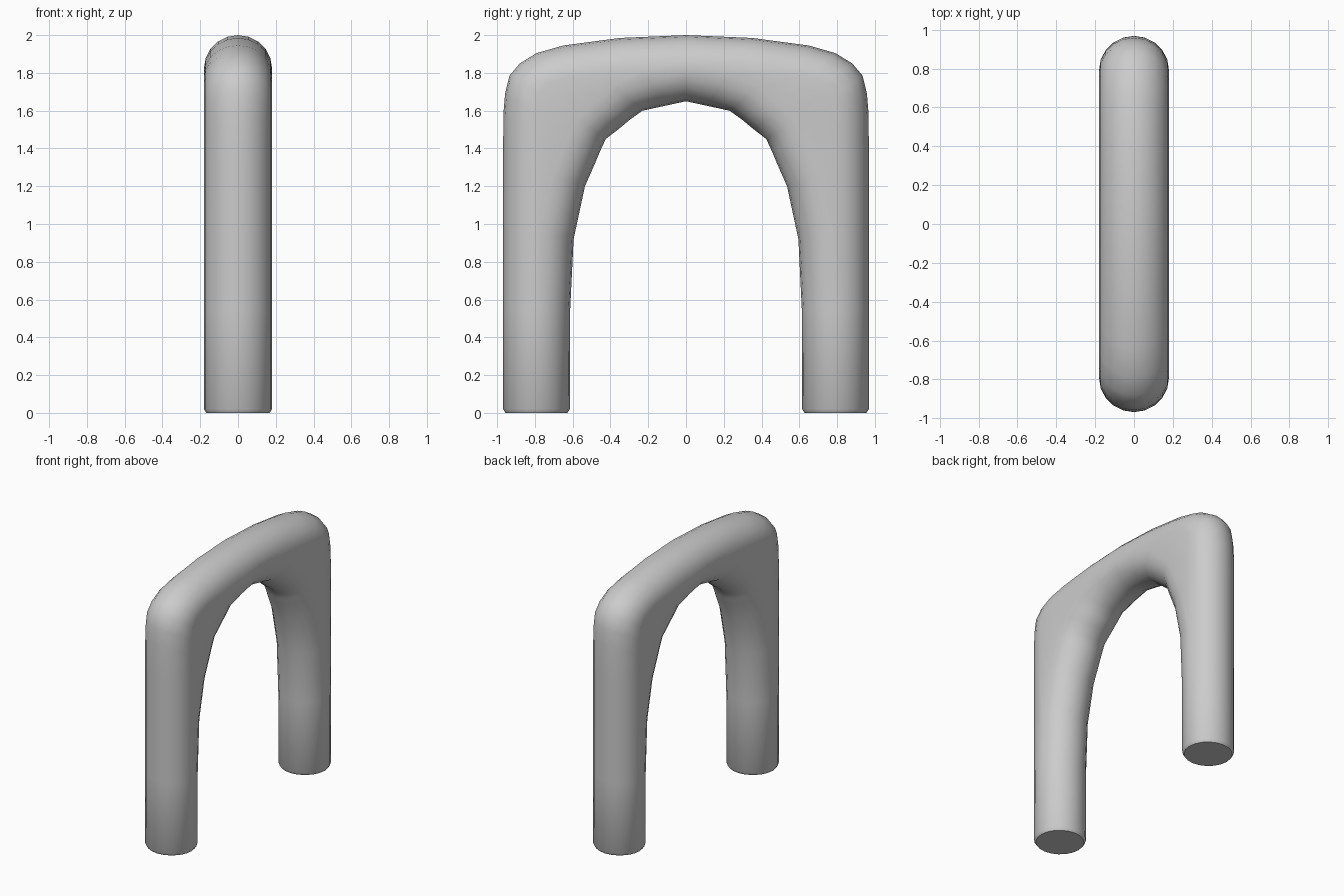
import bpy, bmesh, math
from mathutils import Vector

if "Cube" in bpy.data.objects:
    bpy.data.objects.remove(bpy.data.objects["Cube"])

R = 0.18      # half thickness of the tube
STEPS = 10    # segments per rounded edge

# Half of the arch: inner (y, z) and outer (y, z) point of each cross-section
half = [((0.615, 0.02), (0.968, 0.02)), ((0.613, 0.55), (0.968, 0.55)),
        ((0.595, 0.92), (0.968, 1.0)), ((0.535, 1.2), (0.968, 1.35)),
        ((0.48, 1.325), (0.967, 1.58)), ((0.455, 1.385), (0.958, 1.69)),
        ((0.425, 1.45), (0.935, 1.785)), ((0.36, 1.50), (0.88, 1.85)),
        ((0.30, 1.55), (0.79, 1.905)), ((0.23, 1.60), (0.65, 1.945)),
        ((0.115, 1.625), (0.35, 1.985)), ((0.0, 1.65), (0.0, 2.0))]


def flip(p):
    return (-p[0], p[1])


stations = half + [(flip(a), flip(b)) for a, b in reversed(half[:-1])]
inner = [Vector(s[0]) for s in stations]
outer = [Vector(s[1]) for s in stations]


def depth(line, i, u, limit):
    # Rounding depth along the section, corrected for slant to the surface
    t = (line[min(i + 1, len(line) - 1)] - line[max(i - 1, 0)]).normalized()
    slant = abs(t.x * u.y - t.y * u.x)
    return min(R / max(slant, 0.4), limit)


def section(i):
    a, b = inner[i], outer[i]
    u = (b - a).normalized()
    limit = (b - a).length / 2
    ring = []
    for end, d, sign in ((b, depth(outer, i, u, limit), 1),
                         (a, depth(inner, i, u, limit), -1)):
        for k in range(STEPS + 1):
            t = -math.pi / 2 + math.pi * k / STEPS
            p = end + u * sign * d * (math.cos(t) - 1)
            ring.append(Vector((sign * R * math.sin(t), p.x, p.y)))
    return ring


def foot(ring):
    # Slightly smaller ring on the floor gives the soft foot edge
    c = sum(ring, Vector()) / len(ring)
    return [Vector((v.x * 0.93, c.y + (v.y - c.y) * 0.93, 0.0)) for v in ring]


rings = [section(i) for i in range(len(stations))]
rings = [foot(rings[0])] + rings + [foot(rings[-1])]

# Skin the sections and cap the feet
bm = bmesh.new()
vr = [[bm.verts.new(p) for p in ring] for ring in rings]
n = len(vr[0])
for r0, r1 in zip(vr, vr[1:]):
    for k in range(n):
        bm.faces.new((r0[k], r0[(k + 1) % n], r1[(k + 1) % n], r1[k]))
bm.faces.new(vr[0])
bm.faces.new(vr[-1])
bmesh.ops.remove_doubles(bm, verts=bm.verts, dist=0.001)
bmesh.ops.recalc_face_normals(bm, faces=bm.faces)
mesh = bpy.data.meshes.new("arch")
bm.to_mesh(mesh)
bm.free()
arch = bpy.data.objects.new("arch", mesh)
bpy.context.collection.objects.link(arch)
bpy.context.view_layer.objects.active = arch
arch.select_set(True)
bpy.ops.object.shade_smooth_by_angle(angle=math.radians(50))
